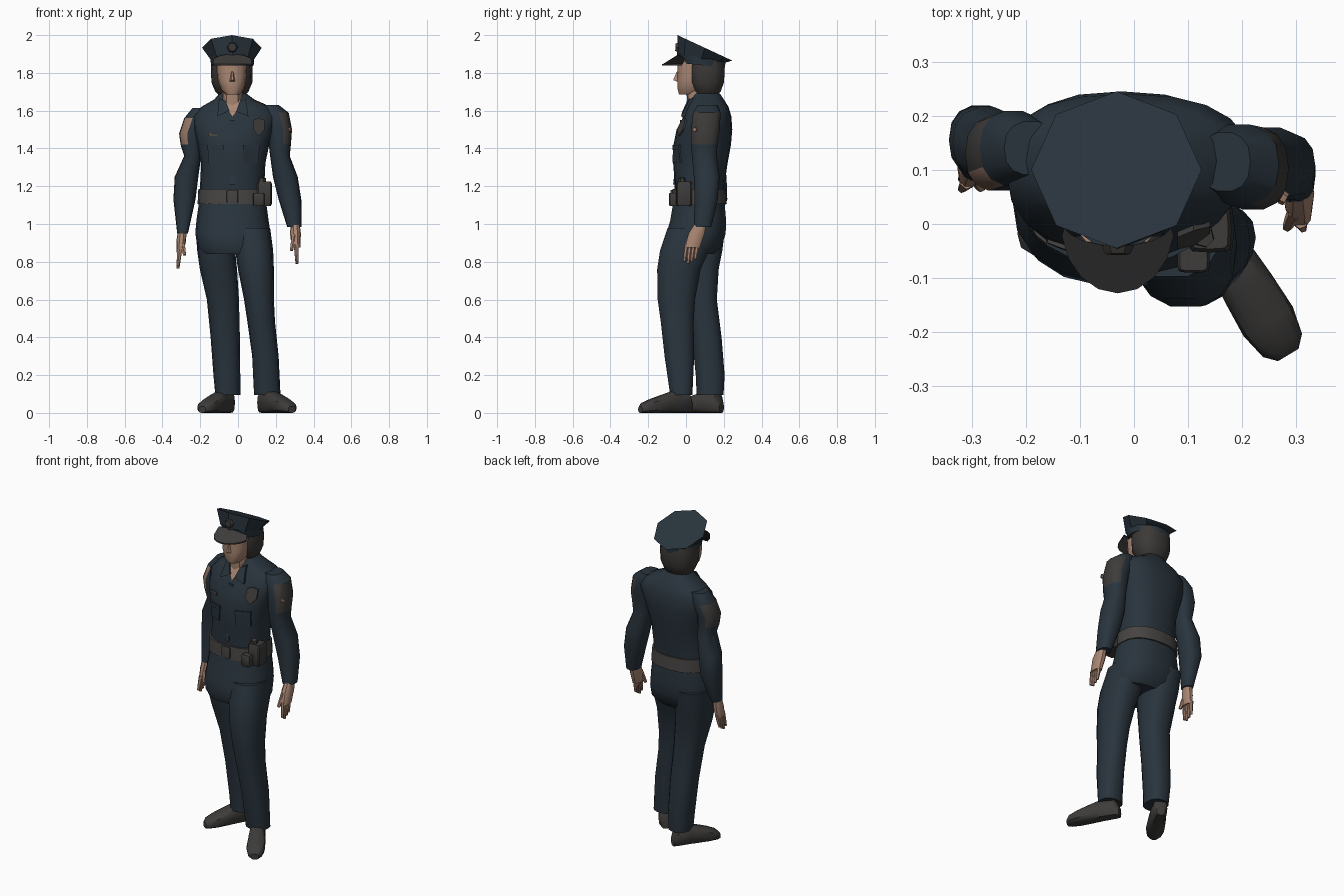
import bpy, bmesh, math
from mathutils import Matrix, Vector
from mathutils.bvhtree import BVHTree

default = bpy.data.objects.get("Cube")
if default:
    bpy.data.objects.remove(default, do_unlink=True)


def material(name, r, g, b):
    mat = bpy.data.materials.new(name)
    mat.use_nodes = True
    mat.diffuse_color = (r, g, b, 1)
    mat.node_tree.nodes["Principled BSDF"].inputs["Base Color"].default_value = (r, g, b, 1)
    return mat


NAVY = material("navy cloth", .022, .034, .046)
GREY = material("dark grey leather", .047, .045, .043)
BELT = material("belt grey", .062, .058, .056)
HAIR = material("hair brown grey", .045, .041, .038)
SKIN = material("skin", .4, .24, .17)
TAN = material("tan emblem", .3, .18, .13)
parts = []


def skin(name, loops, mats, rule=None):
    """Bridge a series of point loops into a closed solid."""
    bm = bmesh.new()
    rows = [[bm.verts.new(p) for p in loop] for loop in loops]
    n = len(rows[0])
    for low, high in zip(rows, rows[1:]):
        for i in range(n):
            j = (i + 1) % n
            bm.faces.new((low[i], low[j], high[j], high[i]))
    bm.faces.new(rows[0][::-1])
    bm.faces.new(rows[-1])
    bmesh.ops.recalc_face_normals(bm, faces=bm.faces)
    bm.normal_update()
    if rule:
        for f in bm.faces:
            f.material_index = rule(f.calc_center_median(), f.normal)
    mesh = bpy.data.meshes.new(name)
    bm.to_mesh(mesh)
    tree = BVHTree.FromBMesh(bm)
    bm.free()
    for mat in mats:
        mesh.materials.append(mat)
    obj = bpy.data.objects.new(name, mesh)
    bpy.context.collection.objects.link(obj)
    parts.append(obj)
    return tree


def ring(t, a0, a1, b0, b1, slope=0, n=14, power=2.4):
    """Rounded cross-section given by its extents, optionally tilted."""
    loop = []
    for i in range(n):
        ang = math.tau * i / n
        c, s = math.cos(ang), math.sin(ang)
        a = math.copysign(abs(c) ** (2 / power), c) * (a1 - a0) / 2
        b = math.copysign(abs(s) ** (2 / power), s) * (b1 - b0) / 2
        loop.append(Vector(((a0 + a1) / 2 + a, (b0 + b1) / 2 + b, t + slope * b)))
    return loop


def loft(name, rings, mats, matrix=Matrix(), rule=None, **shape):
    return skin(name, [[matrix @ p for p in ring(*r, **shape)] for r in rings], mats, rule)


def tube(name, start, end, r0, r1, mat):
    start, end = Vector(start), Vector(end)
    d = end - start
    m = Matrix.Translation(start) @ d.to_track_quat('Z', 'Y').to_matrix().to_4x4()
    rings = [(t * d.length, -r, r, -r, r) for t, r in ((0, r0), (.6, (r0 + r1) / 2), (1, r1))]
    loft(name, rings, [mat], m, n=6, power=2)


def box(name, centre, size, mat):
    h = Vector(size) / 2
    rings = [(z, -h.x * k, h.x * k, -h.y * k, h.y * k)
             for z, k in ((-h.z, .85), (-h.z * .8, 1), (h.z * .8, 1), (h.z, .85))]
    loft(name, rings, [mat], Matrix.Translation(centre), n=12, power=6)


# Shirt body
shirt = loft("shirt_body", [
    (1.14, -.2, .14, -.06, .2), (1.22, -.2, .14, -.06, .205), (1.32, -.195, .145, -.068, .22),
    (1.42, -.215, .165, -.066, .238), (1.5, -.235, .19, -.05, .245), (1.57, -.24, .215, -.012, .24),
    (1.62, -.195, .175, .008, .225), (1.66, -.125, .085, .025, .2), (1.69, -.1, .045, .04, .18)],
    [NAVY], n=20)


def plate(name, outline, mat, lift=.008):
    """Thin panel wrapped on the front of the shirt."""
    hits = [shirt.ray_cast(Vector((x, -1, z)), Vector((0, 1, 0)))[0] for x, z in outline]
    hits = [h for h in hits if h]
    skin(name, [hits, [h - Vector((0, lift, 0)) for h in hits]], [mat])


def rect(x, z, w, h):
    return [(x - w, z - h), (x, z - h), (x + w, z - h), (x + w, z + h), (x, z + h), (x - w, z + h)]


# Shirt details
plate("neck_opening", [(-.03, 1.565), (.005, 1.62), (.015, 1.66), (-.075, 1.66), (-.065, 1.62)], SKIN)
plate("right_collar", [(-.1, 1.665), (-.11, 1.57), (-.045, 1.6), (-.065, 1.65)], NAVY, .018)
plate("left_collar", [(.04, 1.665), (.01, 1.65), (-.01, 1.595), (.055, 1.57)], NAVY, .018)
plate("button_placket", rect(-.03, 1.38, .014, .17), NAVY)
for side, x in (("right", -.12), ("left", .07)):
    plate(side + "_pocket", rect(x, 1.36, .04, .035), NAVY)
    plate(side + "_pocket_flap", rect(x, 1.405, .043, .012), NAVY, .01)
plate("name_tag", rect(-.135, 1.475, .025, .008), BELT)
plate("chest_badge", [(.11, 1.465), (.14, 1.5), (.14, 1.55), (.11, 1.56), (.08, 1.55), (.08, 1.5)], GREY, .01)

# Trousers
loft("trouser_seat", [
    (.84, -.19, .15, -.1, .15), (.88, -.215, .175, -.115, .19), (.95, -.226, .172, -.105, .212),
    (1.02, -.22, .162, -.085, .214), (1.14, -.203, .145, -.065, .204)], [NAVY], n=18)
loft("left_trouser_leg", [
    (.095, .085, .225, -.085, .035), (.3, .075, .215, -.115, .045), (.48, .05, .196, -.135, .042),
    (.6, .032, .19, -.152, .05), (.76, 0, .19, -.155, .08), (.86, -.015, .186, -.14, .125),
    (.98, -.03, .17, -.1, .16)], [NAVY])
loft("right_trouser_leg", [
    (.095, -.12, .012, .055, .2), (.2, -.13, .012, .05, .206), (.4, -.145, .01, .03, .19),
    (.6, -.165, .005, 0, .165), (.76, -.202, -.005, -.035, .175), (.86, -.216, -.015, -.06, .195),
    (.98, -.225, -.02, -.06, .21)], [NAVY])

# Belt and pouches
loft("belt", [(1.105, -.214, .155, -.077, .216), (1.185, -.21, .15, -.072, .211)], [BELT], n=20)
box("belt_buckle", (-.03, -.076, 1.145), (.06, .012, .07), BELT)
box("belt_holster", (.14, -.01, 1.16), (.08, .085, .13), GREY)
box("belt_pouch", (.11, -.065, 1.13), (.06, .05, .07), GREY)
tube("belt_radio", (.125, -.02, 1.2), (.13, -.025, 1.245), .024, .018, GREY)

# Shoes, lofted from heel to toe
shoe = [(0, .024, .06), (.02, .04, .11), (.1, .045, .12), (.16, .05, .1), (.23, .053, .075),
        (.28, .042, .055), (.3, .022, .035)]
for side, heel, toe in (("left", (.125, .025), (.285, -.242)), ("right", (-.04, .188), (-.19, -.055))):
    d = Vector((toe[0] - heel[0], toe[1] - heel[1], 0))
    fwd = d.normalized()
    m = Matrix((fwd.cross(Vector((0, 0, 1))), Vector((0, 0, 1)), fwd)).transposed().to_4x4()
    m = Matrix.Translation((*heel, 0)) @ m
    loft(side + "_shoe", [(u * d.length / .3, -w, w, 0, h) for u, w, h in shoe], [GREY], m, n=12, power=2.8)


# Sleeves with shoulder patches
def left_patch(c, n):
    return int(n.x > .35 and 1.42 < c.z < 1.6)


def right_patch(c, n):
    if n.x < -.2 and 1.42 < c.z < 1.56:
        return 2 if n.y < -.3 else 1
    return 0


loft("left_sleeve", [
    (.985, .26, .335, .04, .135), (1.13, .215, .335, .045, .17), (1.25, .185, .316, .04, .18),
    (1.36, .17, .274, .03, .165), (1.42, .163, .28, .025, .168), (1.5, .155, .286, .025, .18),
    (1.59, .12, .268, .035, .185), (1.63, .12, .215, .06, .17)], [NAVY, GREY, TAN], rule=left_patch)
loft("right_sleeve", [
    (.95, -.322, -.265, .08, .155), (1.13, -.342, -.225, .09, .22), (1.25, -.335, -.21, .085, .216),
    (1.36, -.285, -.195, .07, .2), (1.42, -.304, -.195, .065, .195), (1.48, -.312, -.19, .06, .2),
    (1.56, -.285, -.16, .07, .21), (1.615, -.24, -.14, .09, .19)], [NAVY, GREY, TAN], rule=right_patch)
tube("left_patch_emblem", (.272, .05, 1.5), (.281, .045, 1.5), .013, .012, TAN)

# Hands
loft("left_palm", [(.875, .285, .33, -.008, .075), (.95, .275, .333, .012, .1), (1.01, .28, .325, .05, .11)],
     [SKIN], n=10)
loft("right_palm", [(.85, -.326, -.288, .065, .14), (.91, -.326, -.275, .075, .145), (.97, -.318, -.272, .09, .145)],
     [SKIN], n=10)
for side, x, y, z, lean in (("left", .308, .004, .89, .004), ("right", -.308, .077, .865, -.01)):
    for i in range(4):
        drop = .1 - .012 * abs(i - 1)
        tube(f"{side}_finger_{i + 1}", (x, y + .019 * i, z), (x + lean, y + .019 * i - .012, z - drop),
             .013, .008, SKIN)
    inward = math.copysign(.025, x)
    tube(side + "_thumb", (x - inward * .4, y + .02, z + .05), (x - inward, y - .01, z - .03), .015, .009, SKIN)

# Head
loft("neck", [(1.58, -.085, .025, .01, .14), (1.74, -.085, .025, 0, .13)], [SKIN], n=12)
loft("face", [
    (1.685, -.065, .005, -.038, .06), (1.71, -.09, .03, -.045, .1), (1.76, -.106, .042, -.048, .1),
    (1.8, -.11, .045, -.045, .1), (1.87, -.112, .048, -.05, .1)], [SKIN])
skin("nose", [[(-.047, -.042, 1.752), (-.013, -.042, 1.752), (-.025, -.04, 1.81), (-.035, -.04, 1.81)],
              [(-.036, -.068, 1.762), (-.024, -.068, 1.762), (-.027, -.05, 1.805), (-.033, -.05, 1.805)]], [SKIN])
loft("hair", [
    (1.67, -.085, .025, .07, .155), (1.7, -.12, .055, .04, .185), (1.75, -.141, .076, .015, .203),
    (1.82, -.143, .078, .01, .207), (1.87, -.14, .075, .01, .2)], [HAIR])

# Cap
loft("cap_band", [(1.84, -.143, .083, -.03, .206, -.1), (1.885, -.147, .087, -.045, .21, -.15)],
     [NAVY], n=16, power=2)
loft("cap_crown", [(1.875, -.148, .088, -.048, .212, -.15), (1.9325, -.19, .125, -.045, .245, -.465)],
     [NAVY], n=8, power=2)
angles = [math.radians(a) for a in range(-80, 81, 20)]
edge = [(math.sin(a), math.cos(a)) for a in angles]


def visor_loop(z):
    outer = [(-.03 + .105 * s, -.128 * c, 1.84 + z) for s, c in edge]
    inner = [(-.03 + .1 * s, -.04 * c, 1.86 + .03 * c + z) for s, c in edge]
    return outer + inner[::-1]


skin("cap_visor", [visor_loop(0), visor_loop(.008)], [GREY])
tube("cap_badge", (-.03, -.04, 1.935), (-.03, -.056, 1.936), .03, .022, HAIR)

# Smooth shading with sharp creases kept
bpy.ops.object.select_all(action='DESELECT')
for obj in parts:
    obj.select_set(True)
bpy.context.view_layer.objects.active = parts[0]
bpy.ops.object.shade_smooth_by_angle(angle=math.radians(35))
